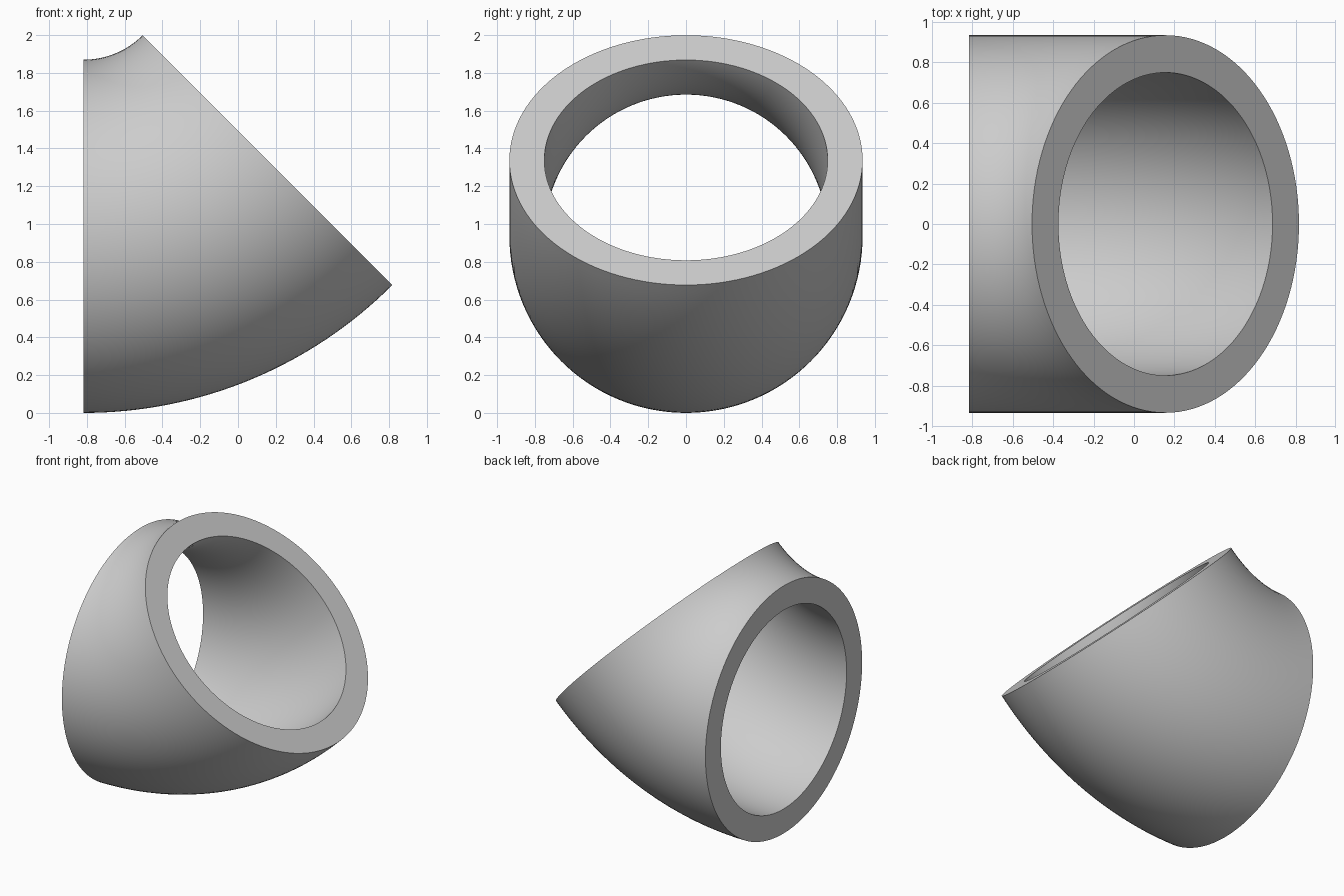
import bpy, bmesh
from math import radians, sin, cos, tau

cube = bpy.data.objects.get("Cube")
if cube:
    bpy.data.objects.remove(cube, do_unlink=True)

OUTER, INNER = 0.935, 0.75      # pipe radii
BEND = 1.376                    # bend radius of the centre line
START_X = -0.817
ANGLE = radians(45)
SIDES, STEPS = 128, 32

grey = bpy.data.materials.new("grey")
grey.use_nodes = True
colour = (0.605, 0.605, 0.605, 1)
grey.diffuse_color = colour
grey.node_tree.nodes["Principled BSDF"].inputs["Base Color"].default_value = colour

bm = bmesh.new()


def ring(radius, bend):
    """One circle of the pipe, turned by the bend angle round the pivot."""
    verts = []
    for i in range(SIDES):
        a = tau * i / SIDES
        reach = BEND + radius * cos(a)
        verts.append(bm.verts.new((START_X + reach * sin(bend), radius * sin(a),
                                   OUTER + BEND - reach * cos(bend))))
    return verts


# Outer wall out to the far end, then inner wall back to the start
bends = [ANGLE * s / STEPS for s in range(STEPS + 1)]
rings = [ring(OUTER, b) for b in bends] + [ring(INNER, b) for b in reversed(bends)]

# Join each ring to the next; the two flat end faces have no smoothing
for k, current in enumerate(rings):
    following = rings[(k + 1) % len(rings)]
    for i in range(SIDES):
        j = (i + 1) % SIDES
        face = bm.faces.new((current[i], current[j], following[j], following[i]))
        face.smooth = k not in (STEPS, len(rings) - 1)
for e in bm.edges:
    e.smooth = e.link_faces[0].smooth == e.link_faces[1].smooth
bmesh.ops.recalc_face_normals(bm, faces=bm.faces)

mesh = bpy.data.meshes.new("pipe_elbow")
bm.to_mesh(mesh)
bm.free()
mesh.materials.append(grey)
elbow = bpy.data.objects.new("pipe_elbow", mesh)
bpy.context.collection.objects.link(elbow)
